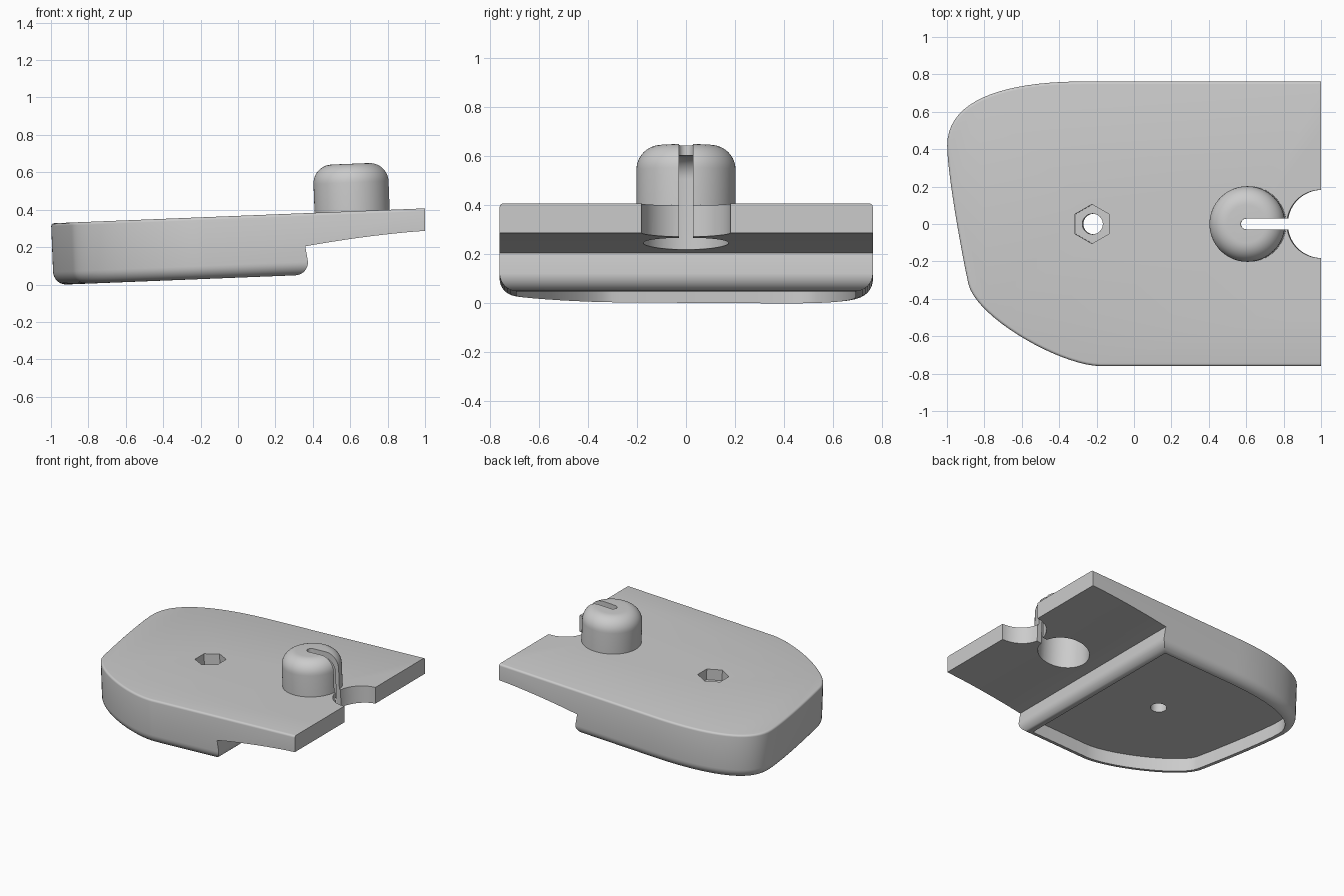
import bpy, bmesh, math
from mathutils import Vector, Matrix
from mathutils.geometry import interpolate_bezier

if "Cube" in bpy.data.objects:
    bpy.data.objects.remove(bpy.data.objects["Cube"], do_unlink=True)

grey = bpy.data.materials.new("mid_grey")
grey.use_nodes = True
COLOR = (0.6, 0.6, 0.6, 1)
grey.diffuse_color = COLOR
grey.node_tree.nodes["Principled BSDF"].inputs["Base Color"].default_value = COLOR

DEPTH = 0.33       # block height below the top face, which is local z = 0
WALL = 0.07        # rim width and lower fillet radius
END = 1.2          # rough end, trimmed later
LIP_X = 0.364      # widest point of the step
PEG_X = 0.612


def loft(name, rings):
    """Closed solid through matching rings of points."""
    bm = bmesh.new()
    loops = [[bm.verts.new(p) for p in ring] for ring in rings]
    for a, b in zip(loops, loops[1:]):
        for i in range(len(a)):
            j = (i + 1) % len(a)
            bm.faces.new((a[i], a[j], b[j], b[i]))
    bm.faces.new(loops[0][::-1])
    bm.faces.new(loops[-1])
    bmesh.ops.recalc_face_normals(bm, faces=bm.faces)
    mesh = bpy.data.meshes.new(name)
    bm.to_mesh(mesh)
    bm.free()
    obj = bpy.data.objects.new(name, mesh)
    bpy.context.collection.objects.link(obj)
    mesh.materials.append(grey)
    return obj


def circle(x, r, z, n=64, turn=0.0):
    return [(x + r * math.cos(turn + math.tau * i / n),
             r * math.sin(turn + math.tau * i / n), z) for i in range(n)]


def lathe(name, x, profile, n=64, turn=0.0):
    return loft(name, [circle(x, r, z, n, turn) for r, z in profile])


def dome(r, bottom, top, fillet, steps=10):
    """Cylinder profile with a rounded upper edge."""
    arc = [math.pi / 2 * i / steps for i in range(steps + 1)]
    return [(r, bottom)] + [(r - fillet + fillet * math.cos(a),
                             top - fillet + fillet * math.sin(a)) for a in arc]


def inset(points, d):
    """Mitred inward offset of a counter-clockwise outline."""
    out = []
    for i, p in enumerate(points):
        a = (p - points[i - 1]).normalized()
        b = (points[(i + 1) % len(points)] - p).normalized()
        na, nb = Vector((-a.y, a.x)), Vector((-b.y, b.x))
        out.append(p + (na + nb) * d / (1 + na.dot(nb)))
    return out


def at_height(points, z):
    return [(p.x, p.y, z) for p in points]


def combine(target, other, operation):
    mod = target.modifiers.new(operation, "BOOLEAN")
    mod.object, mod.operation, mod.solver = other, operation, "EXACT"
    bpy.context.view_layer.update()
    result = bpy.data.meshes.new_from_object(
        target.evaluated_get(bpy.context.evaluated_depsgraph_get()))
    target.modifiers.clear()
    target.data = result
    bpy.data.objects.remove(other, do_unlink=True)


# Asymmetric rounded outline, counter-clockwise
curves = [((-0.27, 0.762), (-0.68, 0.762), (-1, 0.67), (-1, 0.42)),
          ((-1, 0.42), (-1, 0.28), (-0.93, -0.12), (-0.887, -0.32)),
          ((-0.887, -0.32), (-0.845, -0.5), (-0.4, -0.755), (-0.18, -0.76))]
outline = []
for c in curves:
    pts = interpolate_bezier(*[Vector(p) for p in c], 20)
    outline += [p.xy for p in pts][1 if outline else 0:]


def closed(end_x):
    return outline + [Vector((end_x, -0.76)), Vector((end_x, 0.762))]


# Body with a large lower fillet and a small upper one
body_outline = closed(END)
rings = []
for i in range(9):
    a = math.pi / 2 * i / 8
    rings.append((WALL * (1 - math.sin(a)), -DEPTH + WALL * (1 - math.cos(a))))
for i in range(5):
    a = math.pi / 2 * i / 4
    rings.append((0.015 * (1 - math.cos(a)), -0.015 * (1 - math.sin(a))))
body = loft("base_plate", [at_height(inset(body_outline, d), z) for d, z in rings])

# Domed peg
combine(body, lathe("peg", PEG_X, dome(0.202, -0.05, 0.254, 0.1)), "UNION")

# Stepped underside with a rounded lip, arched thin tongue and trimmed end
section = [(LIP_X - WALL, -0.6)]
for i in range(9):
    a = math.pi / 2 * i / 8
    section.append((LIP_X - WALL + WALL * math.sin(a), -DEPTH + WALL * (1 - math.cos(a))))
section += [(p.x, p.y) for p in interpolate_bezier(
    Vector((0.353, -0.177)), Vector((0.55, -0.149)),
    Vector((0.8, -0.125)), Vector((0.995, -0.12)), 12)]
section += [(1.004, 0.1), (1.4, 0.1), (1.4, -0.6)]
combine(body, loft("undercut", [[(x, y, z) for x, z in section] for y in (-1, 1)]), "DIFFERENCE")

# Shallow recess inside the lower rim
pocket = inset(closed(LIP_X), WALL)
combine(body, loft("recess", [at_height(pocket, z) for z in (-0.5, -0.232)]), "DIFFERENCE")

# Hollow peg, slot and end notch
combine(body, lathe("peg_hollow", PEG_X, dome(0.174, -0.4, 0.212, 0.09)), "DIFFERENCE")
slot = [(0.61 + 0.029 * math.cos(a), 0.029 * math.sin(a))
        for a in [math.pi / 2 + math.pi * i / 10 for i in range(11)]]
slot += [(0.95, -0.029), (0.95, 0.029)]
combine(body, loft("slot", [[(x, y, z) for x, y in slot] for z in (-0.4, 0.5)]), "DIFFERENCE")
combine(body, lathe("notch", 1.0, [(0.182, -0.4), (0.182, 0.5)]), "DIFFERENCE")

# Screw hole with a hexagonal nut seat
combine(body, lathe("screw_hole", -0.225, [(0.055, -0.5), (0.055, 0.2)], 32), "DIFFERENCE")
combine(body, lathe("nut_seat", -0.225, [(0.105, -0.08), (0.105, 0.2)], 6, math.pi / 6), "DIFFERENCE")

# Tilt the finished part and shade it
body.data.transform(Matrix.Translation((0, 0, 0.367)) @ Matrix.Rotation(-0.04, 4, "Y"))
bpy.ops.object.select_all(action="DESELECT")
body.select_set(True)
bpy.context.view_layer.objects.active = body
bpy.ops.object.shade_smooth_by_angle(angle=math.radians(30))
